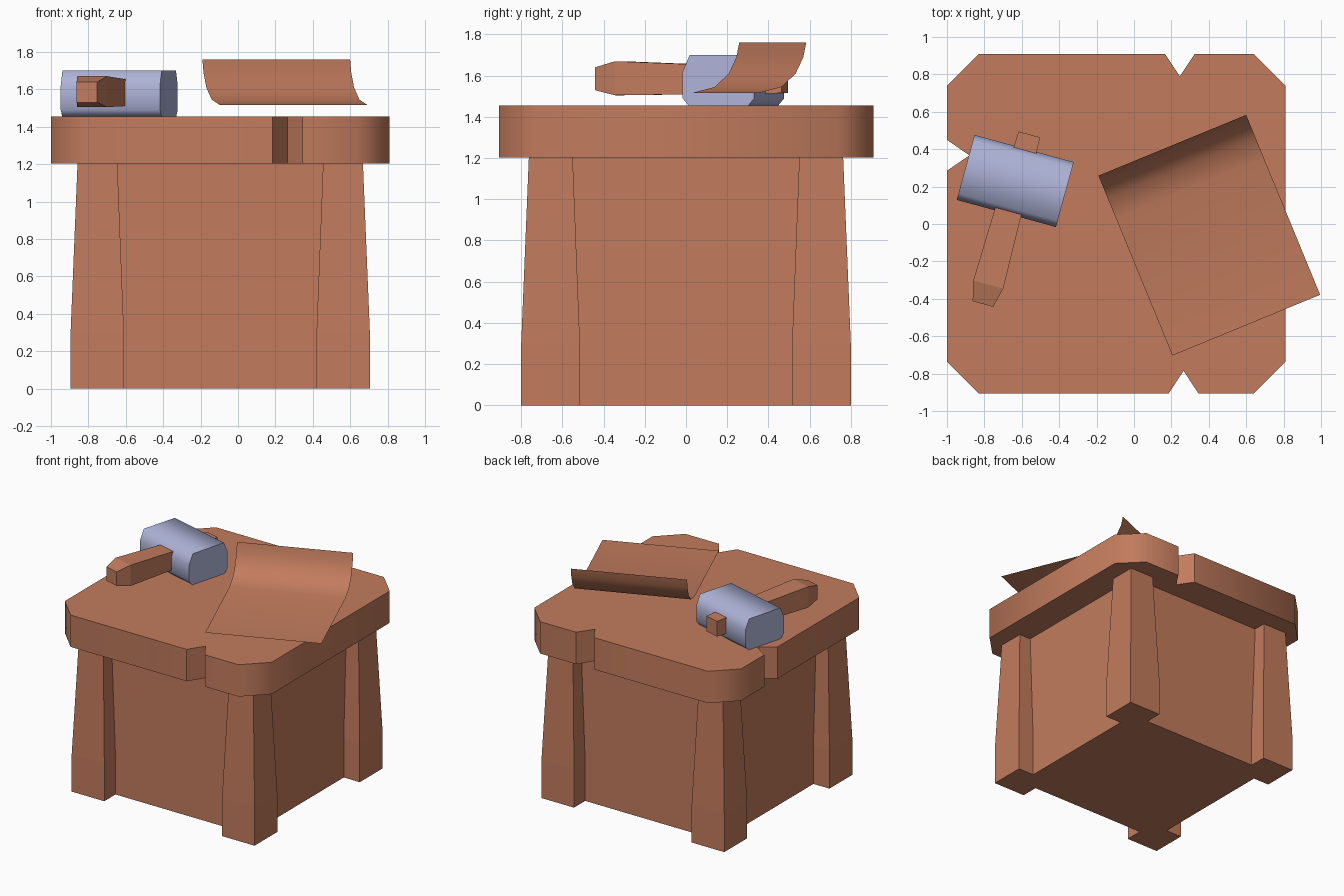
import bpy, bmesh, math
from mathutils import Matrix, Vector

if "Cube" in bpy.data.objects:
    bpy.data.objects.remove(bpy.data.objects["Cube"])


def material(name, rgb):
    m = bpy.data.materials.new(name)
    m.diffuse_color = (*rgb, 1)
    m.use_nodes = True
    m.node_tree.nodes["Principled BSDF"].inputs["Base Color"].default_value = m.diffuse_color
    return m


WOOD = material("warm brown", (0.54, 0.20, 0.11))
STEEL = material("pale blue grey", (0.42, 0.45, 0.68))
CX = -0.095  # middle of the bench


def loft(name, rings, mat, smooth=None, closed=True, matrix=Matrix()):
    """Skin a list of equal-length point rings; closed rings get end caps."""
    bm = bmesh.new()
    rows = [[bm.verts.new(matrix @ Vector(p)) for p in r] for r in rings]
    n = len(rows[0])
    for a, b in zip(rows, rows[1:]):
        for i in range(n if closed else n - 1):
            j = (i + 1) % n
            bm.faces.new((a[i], a[j], b[j], b[i]))
    if closed:
        bm.faces.new(rows[0][::-1])
        bm.faces.new(rows[-1])
        bmesh.ops.recalc_face_normals(bm, faces=bm.faces)
    me = bpy.data.meshes.new(name)
    bm.to_mesh(me)
    bm.free()
    me.materials.append(mat)
    ob = bpy.data.objects.new(name, me)
    bpy.context.collection.objects.link(ob)
    if smooth:
        bpy.ops.object.select_all(action='DESELECT')
        bpy.context.view_layer.objects.active = ob
        ob.select_set(True)
        bpy.ops.object.shade_smooth_by_angle(angle=math.radians(smooth))
    return ob


def rect(x0, x1, y0, y1, z):
    return [(x0, y0, z), (x1, y0, z), (x1, y1, z), (x0, y1, z)]


# Bench top: chamfered slab with three V notches
outline = [(-1, -.737), (-.83, -.907), (.185, -.907), (.265, -.785), (.345, -.907),
           (.64, -.907), (.81, -.737), (.81, .74), (.64, .91), (.325, .91),
           (.245, .79), (.165, .91), (-.83, .91), (-1, .74), (-1, .45),
           (-.88, .367), (-1, .285)]
loft("bench_top", [[(x, y, z) for x, y in outline] for z in (1.203, 1.455)], WOOD, 50)

# Bench body panel block
loft("bench_body", [rect(CX - .66, CX + .66, -.66, .66, z) for z in (0, 1.203)], WOOD)

# Four corner legs, straight at the foot and tapering upwards
LEG = [(0, .515, .80), (.3, .515, .80), (1.203, .55, .763)]  # z, inner, outer
for sx, nx in ((-1, "left"), (1, "right")):
    for sy, ny in ((-1, "front"), (1, "back")):
        rings = [rect(CX + sx * i, CX + sx * o, sy * i, sy * o, z) for z, i, o in LEG]
        loft(f"{ny}_{nx}_leg", rings, WOOD)

# Hammer lying on the bench: local x along the head, local y along the handle
lay = Matrix.Translation((-.635, .23, 0)) @ Matrix.Rotation(math.radians(-15.3), 4, 'Z')
section = [(-.15, 1.455), (.15, 1.455), (.18, 1.49), (.18, 1.62),
           (.145, 1.70), (-.145, 1.70), (-.18, 1.62), (-.18, 1.49)]
loft("hammer_head", [[(x, y, z) for y, z in section] for x in (-.275, .275)],
     STEEL, 70, matrix=lay)

# y, half width, bottom, top
HANDLE = [(-.68, .057, 1.53, 1.64), (-.572, .083, 1.505, 1.67),
          (-.18, .073, 1.51, 1.655), (.26, .06, 1.515, 1.635)]
loft("hammer_handle",
     [[(.007 - w, y, lo), (.007 + w, y, lo), (.007 + w, y, hi), (.007 - w, y, hi)]
      for y, w, lo, hi in HANDLE], WOOD, matrix=lay)

# Thin sheet with its back edge curled up
place = Matrix.Translation((.4025, -.06, 0)) @ Matrix.Rotation(math.atan2(.325, .79), 4, 'Z')
curl = [(0, 1.76), (.015, 1.69), (.055, 1.61), (.13, 1.545), (.25, 1.515), (1.04, 1.515)]
loft("curled_sheet",
     [[(x, .52 - d, z) for x in (.427, -.427)] for d, z in reversed(curl)][::-1],
     WOOD, 60, closed=False, matrix=place)
for ob in bpy.data.objects:  # make the sheet face upwards
    if ob.name == "curled_sheet" and ob.data.polygons[-1].normal.z < 0:
        ob.data.flip_normals()
